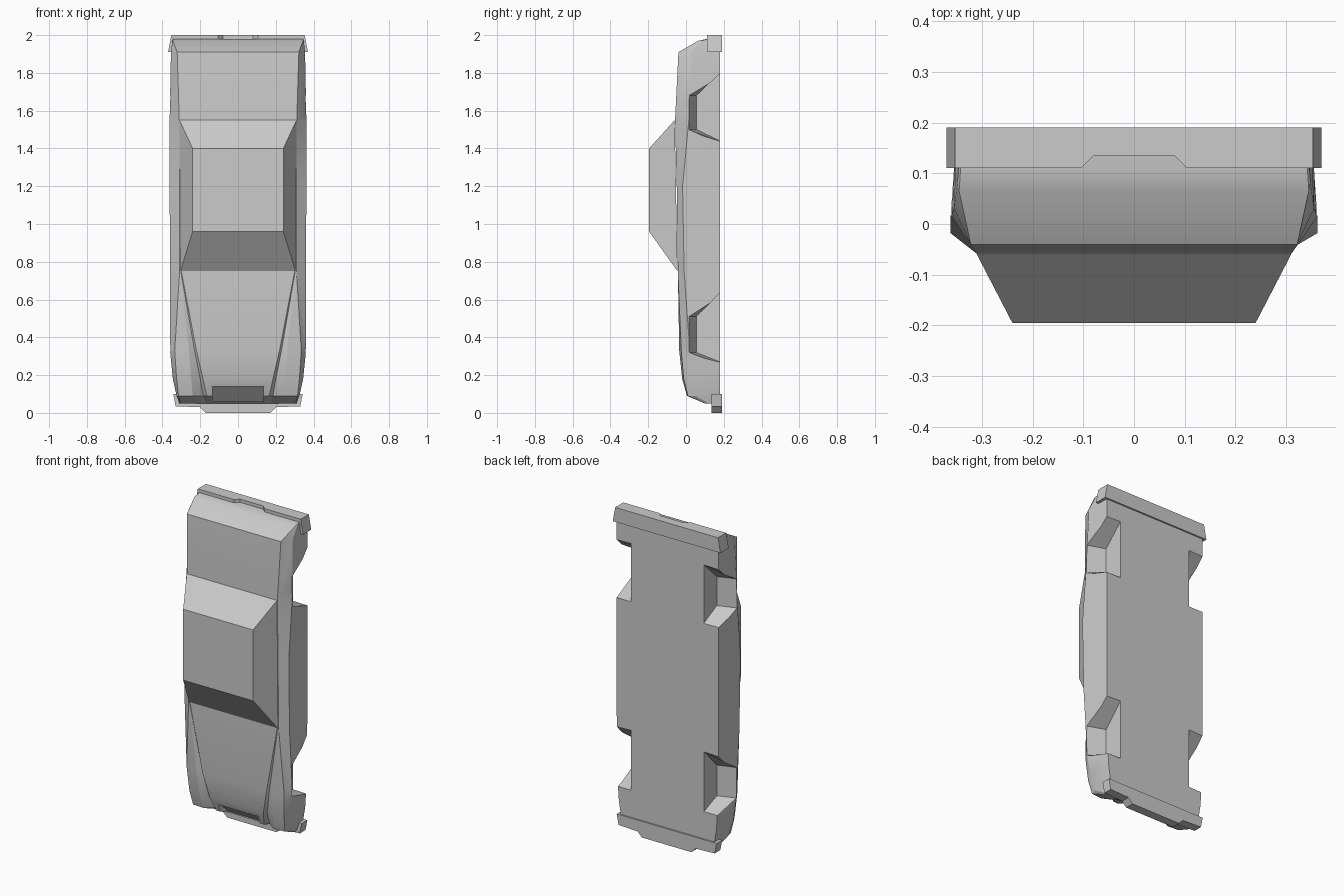
import bpy, bmesh, math

if "Cube" in bpy.data.objects:
    bpy.data.objects.remove(bpy.data.objects["Cube"])

grey = bpy.data.materials.new("body_grey")
grey.diffuse_color = (0.6, 0.6, 0.6, 1)
grey.use_nodes = True
grey.node_tree.nodes["Principled BSDF"].inputs["Base Color"].default_value = grey.diffuse_color


def loft(name, rings):
    """Skin equal-length closed rings of 3D points and cap both ends."""
    bm = bmesh.new()
    rows = [[bm.verts.new(p) for p in r] for r in rings]
    n = len(rows[0])
    for a, b in zip(rows, rows[1:]):
        for i in range(n):
            j = (i + 1) % n
            bm.faces.new((a[i], a[j], b[j], b[i]))
    bm.faces.new(rows[0])
    bm.faces.new(rows[-1])
    bmesh.ops.recalc_face_normals(bm, faces=bm.faces)
    me = bpy.data.meshes.new(name)
    bm.to_mesh(me)
    bm.free()
    me.materials.append(grey)
    ob = bpy.data.objects.new(name, me)
    bpy.context.collection.objects.link(ob)
    return ob


def mirrored(half):
    """Right-hand points plus their left-hand mirror, as one ring."""
    return half + [(-x, y) for x, y in reversed(half)]


def cut(ob, cutter):
    """Subtract the cutter and remove it."""
    cutter.hide_render = True
    mod = ob.modifiers.new("cut", 'BOOLEAN')
    mod.operation = 'DIFFERENCE'
    mod.solver = 'EXACT'
    mod.object = cutter
    bpy.context.view_layer.objects.active = ob
    bpy.ops.object.modifier_apply(modifier=mod.name)
    bpy.data.objects.remove(cutter)


# Lower body: z, then hood edge, valley, inner fender, outer fender, belt (x, y), sill x
front = [
    (0.05, (.14, .11), (.17, .12), (.235, .10), (.305, .10), (.31, .12), .31),
    (0.09, (.165, .02), (.185, .045), (.24, .005), (.315, .01), (.325, .05), .32),
    (0.18, (.185, -.015), (.20, .0), (.248, -.02), (.325, -.012), (.345, .03), .335),
    (0.33, (.22, -.035), (.23, -.022), (.26, -.036), (.335, -.025), (.36, .02), .345),
]
# z, shoulder (x, y), belt (x, y), sill x
rear = [
    (0.75, (.309, -.043), (.36, -.01), .35),
    (1.20, (.309, -.049), (.362, -.018), .35),
    (1.55, (.311, -.058), (.362, .015), .35),
    (1.91, (.322, -.04), (.355, .03), .35),
    (1.97, (.345, .065), (.348, .085), .345),
    (1.98, (.342, .11), (.345, .12), .342),
]
for z, (x, y), belt, sill in rear:
    shoulder = [(x - .003 * k, y) for k in (3, 2, 1, 0)]
    front.append((z, *shoulder, belt, sill))
rings = []
for z, *pts, sill in front:
    half = pts + [(sill, .18)]
    rings.append([(x, y, z) for x, y in mirrored(half)])
body = loft("car_body", rings)

# Wheel arches: tapered trapezoid pockets in both sides
for z0, z1, z2, z3 in ((.27, .32, .51, .64), (1.44, 1.50, 1.68, 1.80)):
    for s in (-1, 1):
        pocket = []
        for x, top in ((.25, .055), (.45, -.015)):
            k0 = (z1 - z0) / (.18 - top) * .02
            k1 = (z3 - z2) / (.18 - top) * .02
            pocket.append([(s * x, .20, z0 - k0), (s * x, top, z1),
                           (s * x, top, z2), (s * x, .20, z3 + k1)])
        cut(body, loft("arch_cutter", pocket))

# Grille recess in the nose
profile = [(.10, .06), (.015, .14), (-.10, .14), (-.10, .06)]
cut(body, loft("grille_cutter", [[(x, y, z) for y, z in profile] for x in (-.135, .135)]))

# Cabin with sloping windscreen and rear window
base = [(-.305, -.045, .75), (.305, -.045, .75), (.31, -.06, 1.55), (-.31, -.06, 1.55)]
roof = [(-.24, -.195, .96), (.24, -.195, .96), (.24, -.195, 1.40), (-.24, -.195, 1.40)]
cabin = loft("cabin", [base, roof])

# Front bumper with a projecting centre
outline = mirrored([(.17, 0), (.20, .03), (.33, .035), (.343, .10)])
loft("front_bumper", [[(x, y, z) for x, z in outline] for y in (.135, .19)])

# Rear bumper with a notch in its upper edge and tapered ends
rear_rings = []
for z, w in ((1.91, .37), (2.0, .353)):
    ring = mirrored([(.08, .135), (.105, .11), (w, .11), (w, .19)])
    rear_rings.append([(x, y, z) for x, y in ring])
loft("rear_bumper", rear_rings)

# Smooth the body panels, keep the creases
bpy.ops.object.select_all(action='DESELECT')
body.select_set(True)
bpy.context.view_layer.objects.active = body
bpy.ops.object.shade_smooth_by_angle(angle=math.radians(25))
